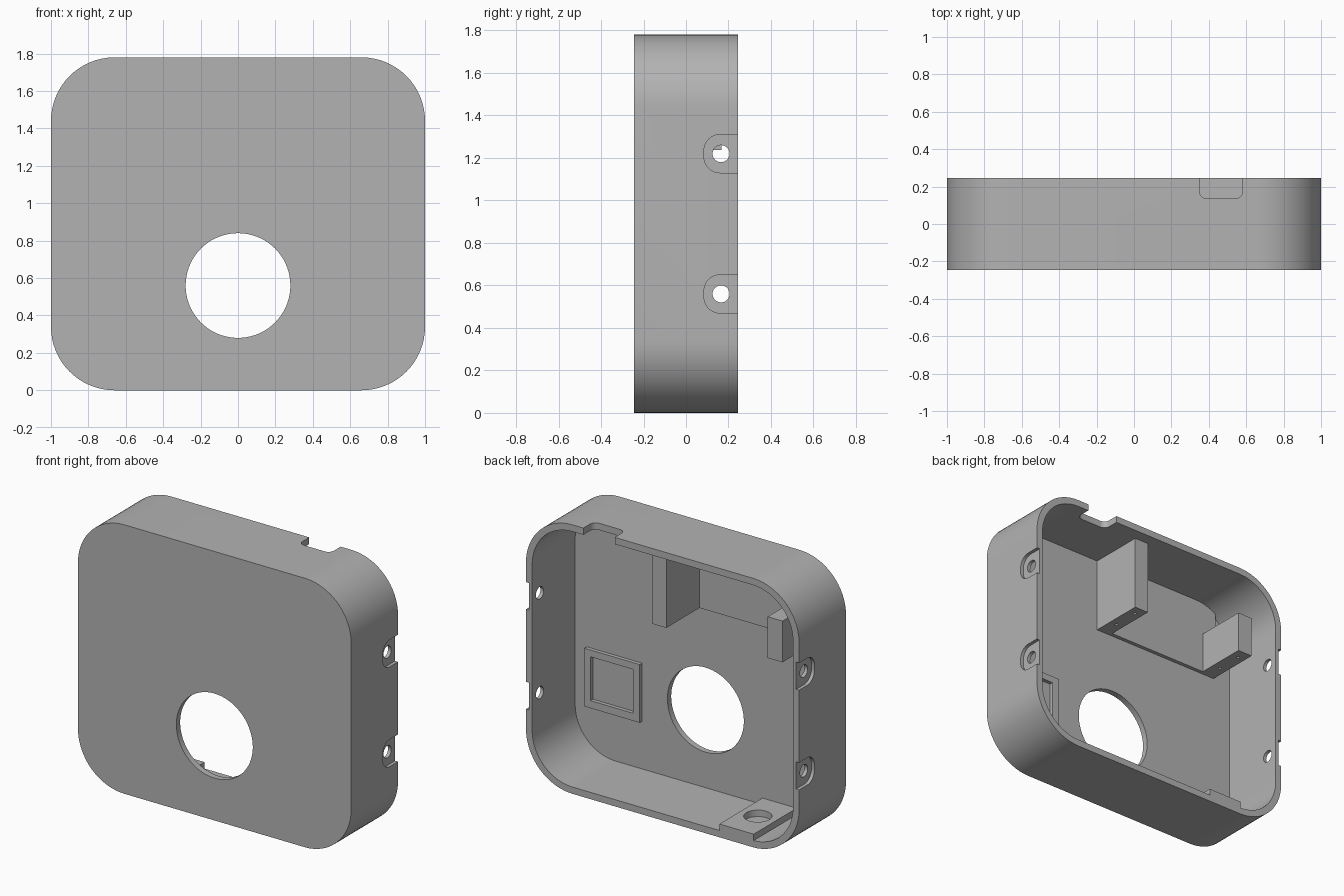
import bpy
import bmesh
import math
from mathutils import Matrix, Vector

default = bpy.data.objects.get("Cube")
if default:
    bpy.data.objects.remove(default, do_unlink=True)

grey = bpy.data.materials.new("plain grey")
grey.use_nodes = True
GREY = (0.45, 0.45, 0.45, 1)
grey.diffuse_color = GREY
grey.node_tree.nodes["Principled BSDF"].inputs["Base Color"].default_value = GREY

HEIGHT, HALF_DEPTH, WALL, CORNER = 1.78, 0.245, 0.045, 0.34
FLOOR = -0.205          # inner face of the front panel
ROOF = HEIGHT - WALL


def finish(name, bm):
    bmesh.ops.recalc_face_normals(bm, faces=bm.faces)
    mesh = bpy.data.meshes.new(name)
    bm.to_mesh(mesh)
    bm.free()
    mesh.materials.append(grey)
    obj = bpy.data.objects.new(name, mesh)
    bpy.context.collection.objects.link(obj)
    return obj


def prism(name, outline, offset):
    """Extrude a closed outline along an offset vector."""
    bm = bmesh.new()
    face = bm.faces.new([bm.verts.new(p) for p in outline])
    moved = bmesh.ops.extrude_face_region(bm, geom=[face])["geom"]
    verts = [v for v in moved if isinstance(v, bmesh.types.BMVert)]
    bmesh.ops.translate(bm, vec=offset, verts=verts)
    return finish(name, bm)


def box(name, x, y, z):
    outline = [(x[0], y[0], z[0]), (x[1], y[0], z[0]),
               (x[1], y[0], z[1]), (x[0], y[0], z[1])]
    return prism(name, outline, (0, y[1] - y[0], 0))


def cylinder(name, centre, radius, length, axis, sides=40):
    bm = bmesh.new()
    turn = Vector((0, 0, 1)).rotation_difference(Vector(axis)).to_matrix().to_4x4()
    bmesh.ops.create_cone(bm, cap_ends=True, segments=sides, radius1=radius,
                          radius2=radius, depth=length,
                          matrix=Matrix.Translation(centre) @ turn)
    return finish(name, bm)


def rounded(u, v, radii, steps=16):
    """Rounded rectangle; radii run from the low corner counter-clockwise."""
    corners = [(u[0], v[0], 1, 1), (u[1], v[0], -1, 1),
               (u[1], v[1], -1, -1), (u[0], v[1], 1, -1)]
    points = []
    for i, ((cu, cv, su, sv), r) in enumerate(zip(corners, radii)):
        if r == 0:
            points.append((cu, cv))
            continue
        for k in range(steps + 1):
            a = math.pi + math.pi / 2 * (i + k / steps)
            points.append((cu + su * r + r * math.cos(a),
                           cv + sv * r + r * math.sin(a)))
    return points


def cut(target, cutters):
    for cutter in cutters:
        mod = target.modifiers.new("cut", 'BOOLEAN')
        mod.operation = 'DIFFERENCE'
        mod.solver = 'EXACT'
        mod.object = cutter
    graph = bpy.context.evaluated_depsgraph_get()
    mesh = bpy.data.meshes.new_from_object(target.evaluated_get(graph))
    target.modifiers.clear()
    target.data = mesh
    for cutter in cutters:
        bpy.data.objects.remove(cutter, do_unlink=True)


# Hollow case, open at the back
outer = rounded((-1, 1), (0, HEIGHT), [CORNER] * 4)
inner = rounded((-1 + WALL, 1 - WALL), (WALL, ROOF), [CORNER - WALL] * 4)
case = prism("case", [(x, -HALF_DEPTH, z) for x, z in outer], (0, 2 * HALF_DEPTH, 0))
cutters = [prism("cavity", [(x, FLOOR, z) for x, z in inner], (0, 1, 0)),
           cylinder("lens_hole", (0, FLOOR, 0.56), 0.28, 0.3, (0, 1, 0), 72)]

# Cable notch through the top wall
notch = rounded((0.35, 0.58), (0.135, 0.4), [0.04, 0.04, 0, 0], 8)
cutters.append(prism("notch", [(x, y, ROOF - 0.05) for x, y in notch], (0, 0, 0.2)))

# Screw recesses and holes in both side walls
for side in (-1, 1):
    for z in (0.56, 1.22):
        recess = rounded((0.085, 0.4), (z - 0.09, z + 0.09), [0.075, 0, 0, 0.075], 10)
        cutters.append(prism("recess", [(side * 0.978, y, w) for y, w in recess],
                             (side * 0.1, 0, 0)))
        cutters.append(cylinder("screw_hole", (side, 0.165, z), 0.04, 0.2, (1, 0, 0)))
cut(case, cutters)

# Bracket: thin backing panel with a long and a short arm
LOW = 1.237
backing = box("bracket_backing", (-0.82, 0.13), (FLOOR - 0.01, FLOOR + 0.025), (LOW, ROOF + 0.003))
long_arm = box("bracket_long_arm", (0.027, 0.13), (FLOOR - 0.01, 0.167), (LOW, ROOF + 0.01))
short_arm = box("bracket_short_arm", (-0.823, -0.715), (FLOOR - 0.01, 0.167), (LOW, 1.51))
for arm, x in ((long_arm, 0.078), (short_arm, -0.769)):
    cut(arm, [cylinder("pilot_hole", (x, y, LOW), 0.01, 0.12, (0, 0, 1), 16)
              for y in (-0.08, 0.1)])

# Raised square frame on the inside of the front panel
frame = box("square_frame", (0.465, 0.87), (FLOOR - 0.01, FLOOR + 0.025), (0.36, 0.745))
cut(frame, [box("frame_opening", (0.515, 0.825), (FLOOR - 0.1, 0), (0.41, 0.7))])

# Mounting pad with a round pocket on the bottom wall
pad = box("mounting_pad", (-0.667, -0.416), (FLOOR - 0.01, HALF_DEPTH), (WALL - 0.01, 0.088))
cut(pad, [cylinder("pad_pocket", (-0.54, 0.02, 0.05), 0.085, 0.2, (0, 0, 1))])

# Smooth the curved walls, keep the edges crisp
bpy.ops.object.select_all(action='DESELECT')
for obj in (case, backing, long_arm, short_arm, frame, pad):
    obj.select_set(True)
bpy.context.view_layer.objects.active = case
bpy.ops.object.shade_smooth_by_angle(angle=math.radians(30))
